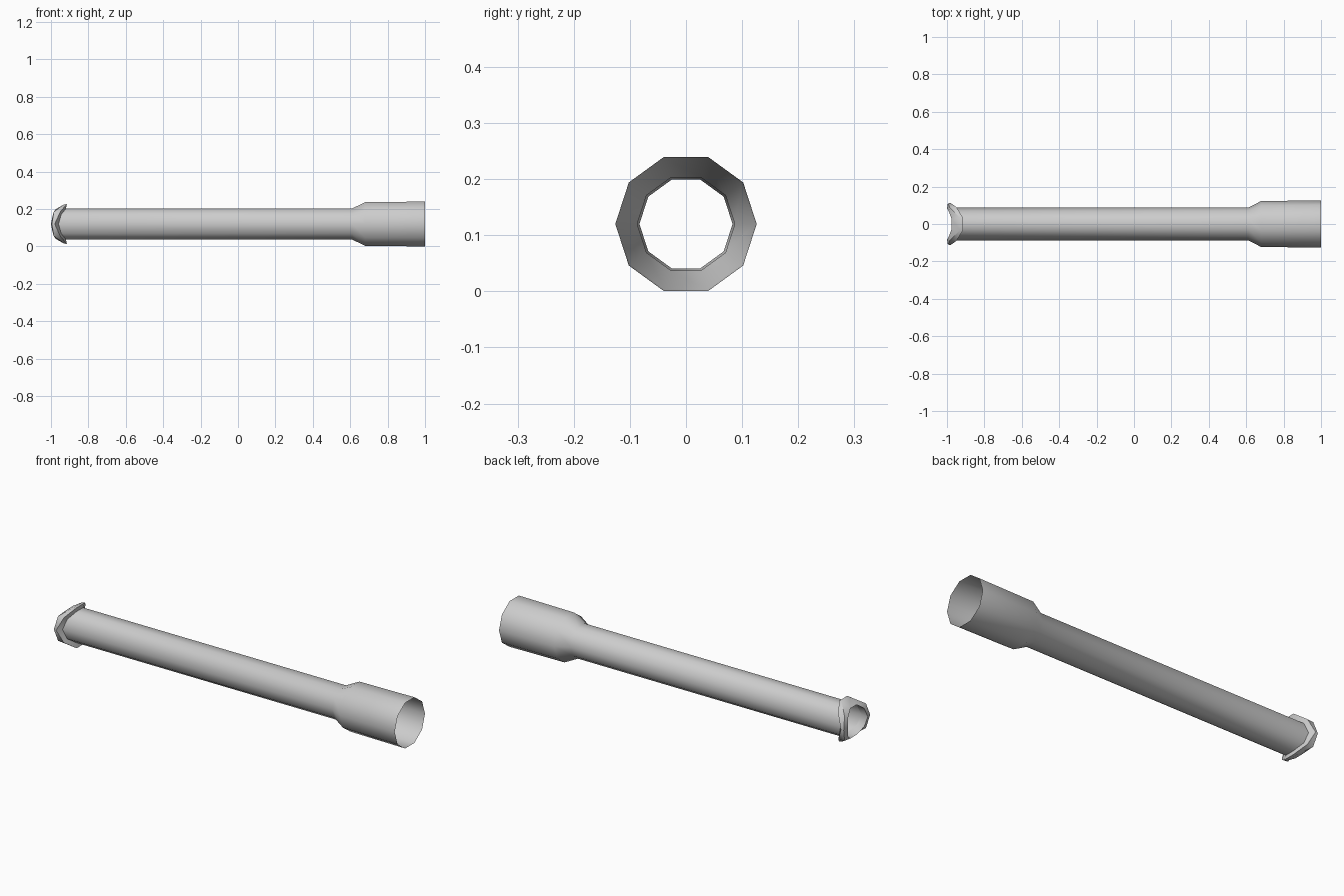
import bpy
import bmesh
from math import cos, sin, pi, radians

SIDES = 10
AXIS_Z = 0.12

cube = bpy.data.objects.get("Cube")
if cube:
    bpy.data.objects.remove(cube, do_unlink=True)

grey = bpy.data.materials.new("light grey plastic")
grey.use_nodes = True
colour = (0.6, 0.6, 0.6, 1)
grey.diffuse_color = colour
bsdf = next(n for n in grey.node_tree.nodes if n.type == "BSDF_PRINCIPLED")
bsdf.inputs["Base Color"].default_value = colour
bsdf.inputs["Roughness"].default_value = 0.6


def loft(name, rings):
    """Skin a run of ten-sided rings; each is a radius and the x at its
    side, diagonal and top corners (one x makes a flat ring)."""
    bm = bmesh.new()
    loops = []
    for radius, *xs in rings:
        loop = []
        for i in range(SIDES):
            a = 2 * pi * i / SIDES
            step = min(i % 5, 5 - i % 5)       # 0 side, 1 diagonal, 2 top
            x = xs[min(step, len(xs) - 1)]
            loop.append(bm.verts.new((x, radius * cos(a), AXIS_Z + radius * sin(a))))
        loops.append(loop)
    for near, far in zip(loops, loops[1:]):
        for i in range(SIDES):
            j = (i + 1) % SIDES
            bm.faces.new((near[i], far[i], far[j], near[j]))
    bm.normal_update()
    mesh = bpy.data.meshes.new(name)
    bm.to_mesh(mesh)
    bm.free()
    mesh.materials.append(grey)
    obj = bpy.data.objects.new(name, mesh)
    bpy.context.collection.objects.link(obj)
    bpy.ops.object.select_all(action="DESELECT")
    obj.select_set(True)
    bpy.context.view_layer.objects.active = obj
    bpy.ops.object.shade_smooth_by_angle(angle=radians(40))
    return obj


# Thin-walled pipe, widening into an open socket
junction = (0.087, -0.96, -0.945, -0.92)
loft("pipe_and_socket", [junction, (0.087, 0.61), (0.123, 0.68), (0.126, 1.0)])

# Curved saddle collar around the other end, with a short inner lip
lip = (0.083, -1.0, -0.99, -0.975)
loft("saddle_collar", [
    junction,
    lip,
    (0.11, -0.995, -0.985, -0.93),
    (0.112, -0.98, -0.95, -0.915),
    junction,
][1:])
loft("inner_lip", [lip, junction])
